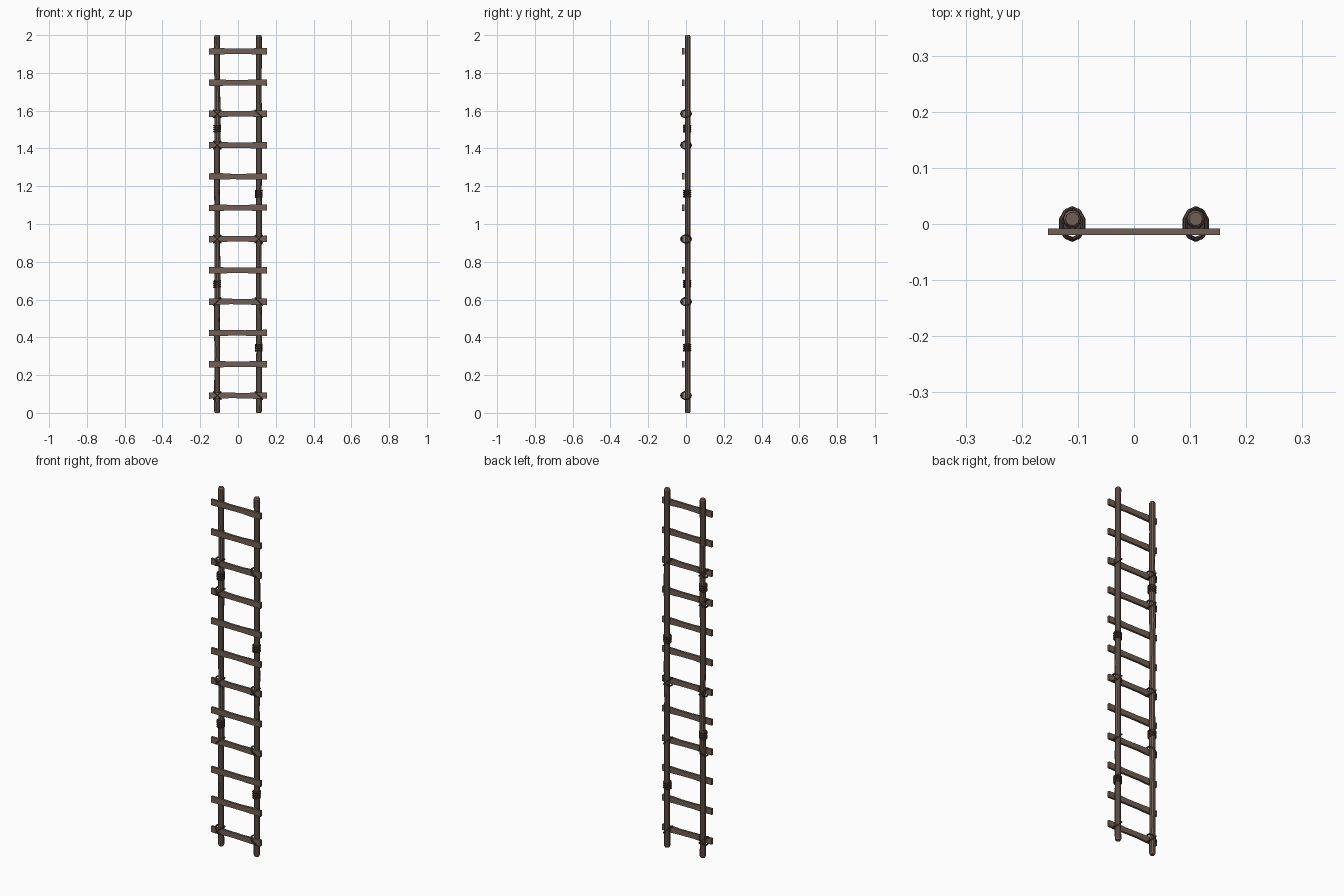
import bpy, bmesh, math, random
from mathutils import Vector

if "Cube" in bpy.data.objects:
    bpy.data.objects.remove(bpy.data.objects["Cube"])

random.seed(4)
RAIL_X, RAIL_Y = 0.11, 0.009


def material(name, rgb):
    m = bpy.data.materials.new(name)
    m.diffuse_color = (*rgb, 1)
    m.use_nodes = True
    m.node_tree.nodes["Principled BSDF"].inputs["Base Color"].default_value = m.diffuse_color
    return m


WOOD = material("weathered brown wood", (0.165, 0.115, 0.092))
ROPE = material("dark brown rope", (0.068, 0.045, 0.034))


def finish(name, bm, mat):
    bmesh.ops.recalc_face_normals(bm, faces=bm.faces[:])
    me = bpy.data.meshes.new(name)
    bm.to_mesh(me)
    bm.free()
    me.materials.append(mat)
    ob = bpy.data.objects.new(name, me)
    bpy.context.collection.objects.link(ob)
    return ob


def skin(bm, rings, closed=False):
    """Bridge a list of point rings; cap the ends unless the path is closed."""
    vs = [[bm.verts.new(p) for p in r] for r in rings]
    n = len(vs[0])
    for i in range(len(vs) if closed else len(vs) - 1):
        a, b = vs[i], vs[(i + 1) % len(vs)]
        for j in range(n):
            k = (j + 1) % n
            bm.faces.new((a[j], a[k], b[k], b[j]))
    if not closed:
        bm.faces.new(vs[0])
        bm.faces.new(vs[-1])


def circle(x, y, z, r, n=10):
    return [(x + r * math.cos(math.tau * i / n), y + r * math.sin(math.tau * i / n), z)
            for i in range(n)]


def loop(bm, center, u, v, a, b, r, sides=10):
    """Faceted rope loop in the plane of u and v."""
    w = u.cross(v)
    rings = []
    for i in range(sides):
        t = math.tau * (i + 0.5) / sides
        d = u * math.cos(t) * a + v * math.sin(t) * b
        out = d.normalized()
        rings.append([center + d + out * r * math.cos(q) + w * r * math.sin(q)
                      for q in (math.tau * k / 6 for k in range(6))])
    skin(bm, rings, closed=True)


# upright poles, slightly crooked, with chamfered ends
for side, sx in (("left", -1), ("right", 1)):
    bm = bmesh.new()
    rings = [circle(sx * RAIL_X, RAIL_Y, 0, 0.012), circle(sx * RAIL_X, RAIL_Y, 0.008, 0.016)]
    for i in range(1, 12):
        rings.append(circle(sx * RAIL_X + random.uniform(-0.002, 0.002), RAIL_Y,
                            i / 6, 0.0155 + random.uniform(-0.001, 0.001)))
    rings += [circle(sx * RAIL_X, RAIL_Y, 1.992, 0.016), circle(sx * RAIL_X, RAIL_Y, 2.0, 0.012)]
    skin(bm, rings)
    finish(side + "_pole", bm, WOOD)

# flat rungs, worn thinner in the middle
RUNGS = [0.092 + i * 0.1657 for i in range(12)]
for i, z in enumerate(RUNGS):
    bm = bmesh.new()
    rings = []
    for x, h in ((-0.153, 0.0165), (-0.085, 0.0165), (-0.04, 0.0145),
                 (0.04, 0.0145), (0.085, 0.0165), (0.153, 0.0165)):
        dz = z + random.uniform(-0.001, 0.001)
        rings.append([(x, -0.020, dz - h), (x, -0.008, dz - h),
                      (x, -0.008, dz + h), (x, -0.020, dz + h)])
    skin(bm, rings)
    finish(f"rung_{i + 1}", bm, WOOD)

# diagonal lashings at some crossings: side, rung index, slopes
Y = Vector((0, 1, 0))
for sx, idx, slopes in ((-1, 0, (1, -1)), (-1, 3, (1,)), (-1, 5, (1, -1)), (-1, 8, (1, -1)),
                        (-1, 9, (1, -1)), (1, 0, (-1,)), (1, 3, (-1,)), (1, 5, (1, -1)),
                        (1, 9, (-1,))):
    bm = bmesh.new()
    for s in slopes:
        loop(bm, Vector((sx * RAIL_X, 0.0, RUNGS[idx])), Vector((1, 0, s)).normalized(), Y,
             0.0285, 0.0275, 0.0045)
    finish(f"lashing_{'left' if sx < 0 else 'right'}_{idx + 1}", bm, ROPE)

# rope coils wound round the poles
for sx, z in ((-1, 0.683), (-1, 1.505), (1, 0.345), (1, 1.16)):
    bm = bmesh.new()
    for k in range(4):
        loop(bm, Vector((sx * RAIL_X, RAIL_Y - 0.003, z + (k - 1.5) * 0.0105)),
             Vector((1, 0, 0.06)).normalized(), Y, 0.0175, 0.0175, 0.0052)
    finish(f"coil_{'left' if sx < 0 else 'right'}_{int(z * 100)}", bm, ROPE)
